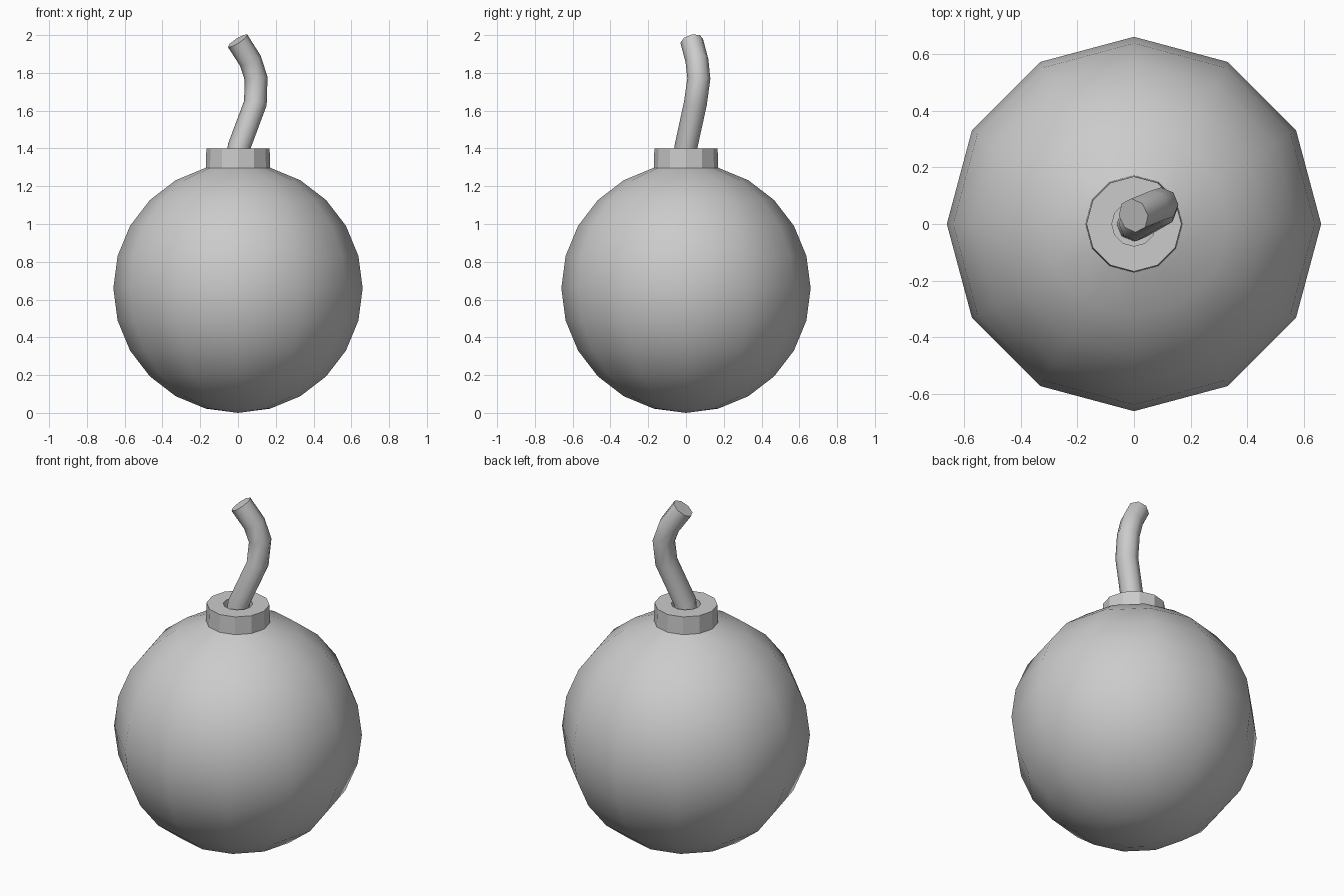
import bpy, bmesh, math
from mathutils import Vector

if "Cube" in bpy.data.objects:
    bpy.data.objects.remove(bpy.data.objects["Cube"])

R = 0.66


def finish(bm, name, smooth):
    bmesh.ops.recalc_face_normals(bm, faces=bm.faces)
    for f in bm.faces:
        f.smooth = smooth
    me = bpy.data.meshes.new(name)
    bm.to_mesh(me)
    bm.free()
    ob = bpy.data.objects.new(name, me)
    bpy.context.collection.objects.link(ob)
    return ob


def bridge(bm, a, b):
    n = len(a)
    for i in range(n):
        bm.faces.new((a[i], a[(i + 1) % n], b[(i + 1) % n], b[i]))


# round body: 12 segments, open under the collar
bm = bmesh.new()
bmesh.ops.create_uvsphere(bm, u_segments=12, v_segments=12, radius=R)
bmesh.ops.delete(bm, geom=[v for v in bm.verts if v.co.z > R * 0.99], context='VERTS')
bmesh.ops.translate(bm, verts=bm.verts, vec=(0, 0, R))
finish(bm, "body", True)

# collar: 12-sided ring with a recessed hole
bm = bmesh.new()
base = R + R * math.cos(math.radians(15))
r0 = R * math.sin(math.radians(15))
rings = []
for r, z in [(r0, base), (r0 * 0.98, 1.40), (0.078, 1.40), (0.078, 1.31)]:
    rings.append([bm.verts.new((r * math.cos(k * math.pi / 6),
                                r * math.sin(k * math.pi / 6), z)) for k in range(12)])
for a, b in zip(rings, rings[1:]):
    bridge(bm, a, b)
bm.faces.new(rings[-1])
finish(bm, "collar", False)

# bent fuse: 8-sided tube swept along a path
path = [Vector(p) for p in [(0, 0, 1.31), (0.006, 0.0, 1.41), (0.092, 0.05, 1.64),
                            (0.096, 0.068, 1.77), (0.065, 0.058, 1.865), (-0.002, 0.03, 1.97)]]
bm = bmesh.new()
rings = []
for i, p in enumerate(path):
    d1 = (p - path[i - 1]).normalized() if i else (path[1] - p).normalized()
    d2 = (path[i + 1] - p).normalized() if i < len(path) - 1 else d1
    t = (d1 + d2).normalized()
    u = Vector((0, 1, 0)).cross(t).normalized()
    v = t.cross(u)
    rings.append([bm.verts.new(p + 0.061 * (u * math.cos(k * math.pi / 4) + v * math.sin(k * math.pi / 4)))
                  for k in range(8)])
for a, b in zip(rings, rings[1:]):
    bridge(bm, a, b)
bm.faces.new(rings[0])
bm.faces.new(rings[-1])
fuse = finish(bm, "fuse", False)
bpy.context.view_layer.objects.active = fuse
fuse.select_set(True)
bpy.ops.object.shade_smooth_by_angle(angle=math.radians(50))
